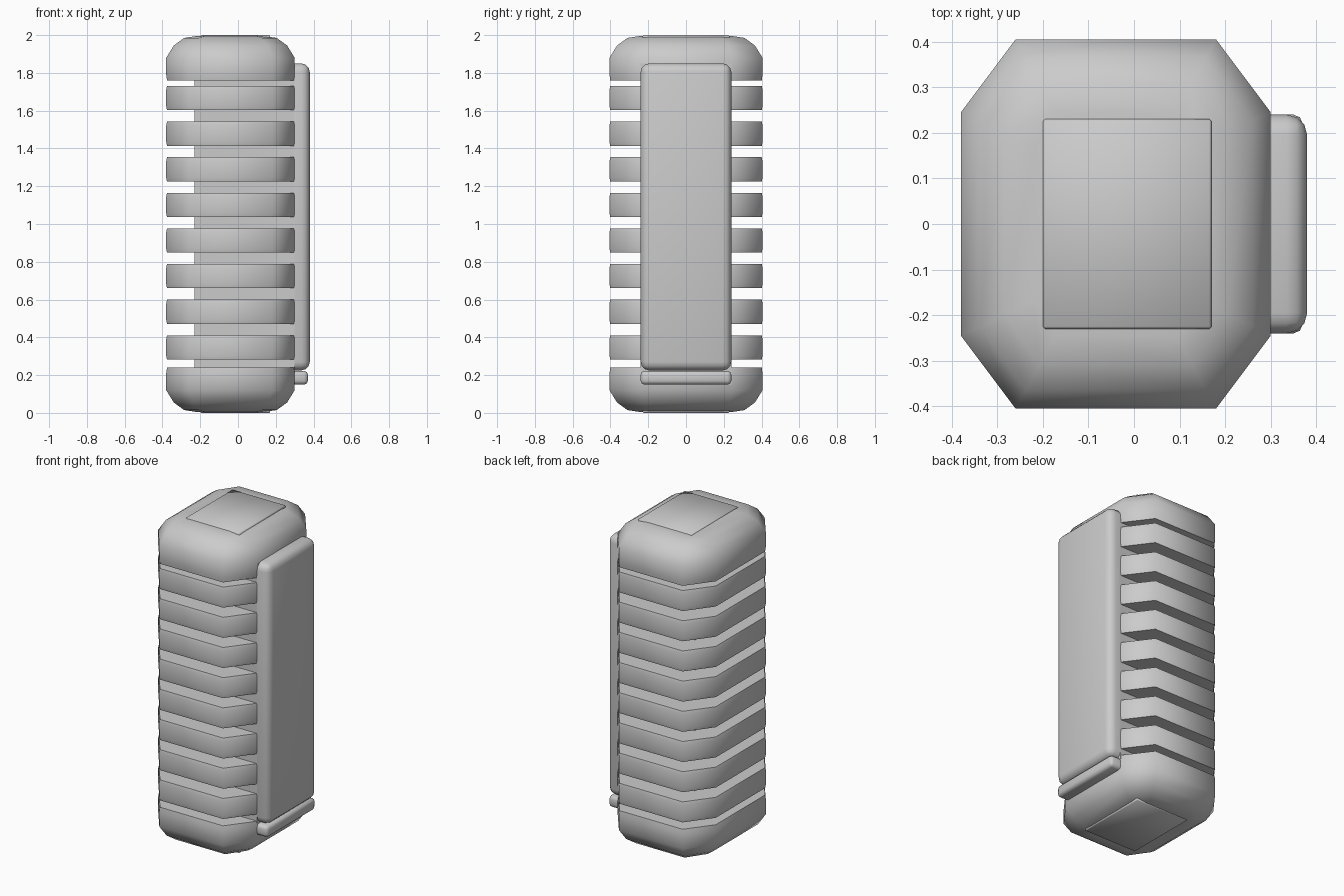
import bpy, bmesh

if "Cube" in bpy.data.objects:
    bpy.data.objects.remove(bpy.data.objects["Cube"])

CX = -0.04            # the ribbed body sits left of the front panel
HX, HY = 0.34, 0.405  # half sizes of the ribbed body


def octagon(inset):
    x, y = HX - inset, HY - inset
    cx, cy = 0.12 - inset * 0.45, 0.16 - inset * 0.5
    return [(x, -y + cy), (x, y - cy), (x - cx, y), (-x + cx, y),
            (-x, y - cy), (-x, -y + cy), (-x + cx, -y), (x - cx, -y)]


def finish(name, bm, angle):
    bmesh.ops.recalc_face_normals(bm, faces=bm.faces)
    me = bpy.data.meshes.new(name)
    bm.to_mesh(me)
    bm.free()
    ob = bpy.data.objects.new(name, me)
    bpy.context.collection.objects.link(ob)
    bpy.ops.object.select_all(action='DESELECT')
    ob.select_set(True)
    bpy.context.view_layer.objects.active = ob
    bpy.ops.object.shade_smooth_by_angle(angle=angle)
    return ob


def loft(name, rings, angle=1.2):
    """Stack octagon rings given as (z, inset) and close both ends."""
    bm = bmesh.new()
    loops = [[bm.verts.new((CX + x, y, z)) for x, y in octagon(i)] for z, i in rings]
    for a, b in zip(loops, loops[1:]):
        for k in range(8):
            bm.faces.new((a[k], a[k - 1], b[k - 1], b[k]))
    bm.faces.new(loops[0])
    bm.faces.new(loops[-1])
    return finish(name, bm, angle)


def box(name, lo, hi, bevel, segments=3):
    bm = bmesh.new()
    bmesh.ops.create_cube(bm, size=1)
    for v in bm.verts:
        v.co = [(l + h) / 2 + c * (h - l) for l, h, c in zip(lo, hi, v.co)]
    if bevel:
        bmesh.ops.bevel(bm, geom=bm.edges[:], offset=bevel, segments=segments,
                        profile=0.5, affect='EDGES')
    return finish(name, bm, 0.9)


# inner core seen between the ribs
box("core", (-0.23, -0.24, 0.15), (0.30, 0.24, 1.85), 0)

# eight padded ribs
for n in range(8):
    z = 0.283 + n * 0.1885
    loft(f"rib_{n + 1}", [(z, 0.004), (z + 0.02, 0), (z + 0.108, 0), (z + 0.128, 0.004)])

# rounded caps, the bottom one a mirror of the top
cap = [(1.76, 0.004), (1.79, 0), (1.88, 0), (1.945, 0.04), (1.985, 0.095), (1.995, 0.16)]
loft("top_cap", cap)
loft("bottom_cap", [(2.0 - z, i) for z, i in cap])

# padded crowns where the top and bottom rolls meet the ends
box("top_crown", (-0.20, -0.23, 1.9), (0.17, 0.23, 2.0), 0.005, 1)
box("bottom_crown", (-0.20, -0.23, 0.0), (0.17, 0.23, 0.1), 0.005, 1)

# tall side panel with a lip under it
box("side_panel", (0.20, -0.24, 0.225), (0.38, 0.24, 1.85), 0.045)
box("panel_lip", (0.20, -0.24, 0.15), (0.37, 0.24, 0.222), 0.02, 2)
